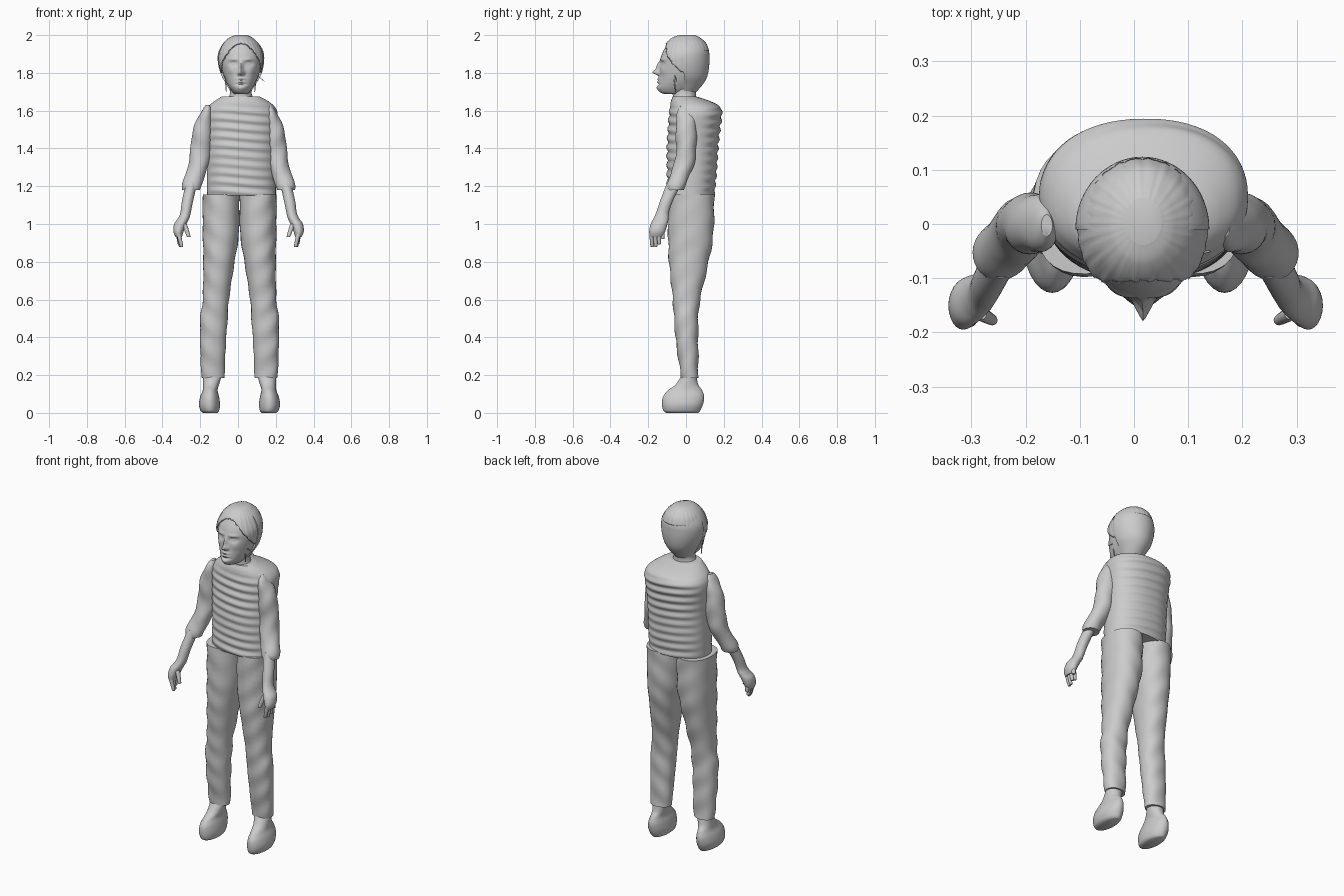
import bpy, bmesh, math
from math import sin, cos, pi, exp

cube = bpy.data.objects.get("Cube")
if cube:
    bpy.data.objects.remove(cube)

grey = bpy.data.materials.new("plain_grey")
grey.use_nodes = True
grey.diffuse_color = (0.6, 0.6, 0.6, 1)
grey.node_tree.nodes["Principled BSDF"].inputs["Base Color"].default_value = (0.6, 0.6, 0.6, 1)


def spline(rows, steps):
    """Smoothly interpolate rows of numbers."""
    out = []
    last = len(rows) - 1
    for i in range(last):
        a, b, c, d = rows[max(i - 1, 0)], rows[i], rows[i + 1], rows[min(i + 2, last)]
        for s in range(steps):
            t = s / steps
            out.append([q + t * (r - p) / 2 + t * t * (2 * p - 5 * q + 4 * r - s2) / 2
                        + t ** 3 * (3 * q - p - 3 * r + s2) / 2
                        for p, q, r, s2 in zip(a, b, c, d)])
    return out + [list(rows[-1])]


def add_loft(bm, rows, steps=5, sides=32, power=1.0, deform=None):
    """Stack oval rings; each row is height, x range, y range."""
    rings = []
    for z, x0, x1, y0, y1 in spline(rows, steps):
        ring = []
        for k in range(sides):
            a = 2 * pi * k / sides
            c, s = cos(a), sin(a)
            p = ((x0 + x1) / 2 + (x1 - x0) / 2 * math.copysign(abs(c) ** power, c),
                 (y0 + y1) / 2 + (y1 - y0) / 2 * math.copysign(abs(s) ** power, s), z)
            ring.append(bm.verts.new(deform(*p) if deform else p))
        rings.append(ring)
    for low, high in zip(rings, rings[1:]):
        for k in range(sides):
            n = (k + 1) % sides
            bm.faces.new((low[k], low[n], high[n], high[k]))
    bm.faces.new(rings[0])
    bm.faces.new(rings[-1])


def finish(name, bm, mirror=None):
    if mirror is not None:
        for v in bm.verts:
            v.co.x = 2 * mirror - v.co.x
    bmesh.ops.recalc_face_normals(bm, faces=bm.faces)
    mesh = bpy.data.meshes.new(name)
    bm.to_mesh(mesh)
    bm.free()
    mesh.materials.append(grey)
    ob = bpy.data.objects.new(name, mesh)
    bpy.context.collection.objects.link(ob)
    bpy.ops.object.select_all(action="DESELECT")
    ob.select_set(True)
    bpy.context.view_layer.objects.active = ob
    bpy.ops.object.shade_smooth_by_angle(angle=math.radians(50))
    return ob


def part(name, rows, mirror=None, **options):
    bm = bmesh.new()
    add_loft(bm, rows, **options)
    return finish(name, bm, mirror)


# Sweater with horizontal folds
def folds(x, y, z):
    fade = min(1, max(0, (1.64 - z) / 0.06))
    wave = sin(z * 2 * pi / 0.048 + 1.5 * sin(x * 9) + 0.8 * sin(y * 14))
    k = 1 + 0.035 * fade * wave * min(1, abs(y - 0.04) / 0.08)
    return x, 0.04 + (y - 0.04) * k, z


part("sweater", [(1.15, -.163, .2, -.1, .15), (1.25, -.165, .2, -.1, .16), (1.4, -.165, .2, -.1, .17),
                 (1.5, -.17, .205, -.095, .18), (1.58, -.175, .21, -.09, .19), (1.62, -.16, .195, -.085, .18),
                 (1.65, -.125, .16, -.08, .13), (1.675, -.085, .115, -.07, .055)],
     steps=14, sides=64, power=0.9, deform=folds)


# Gentle cloth creases for sleeves and trousers
def creases(x, y, z):
    w = 0.003 * sin(z * 45 + x * 30 - y * 25)
    return x + w * 0.5, y + w, z


LEG = [(.185, -.193, -.072, -.025, .065), (.35, -.2, -.065, -.05, .065), (.5, -.2, -.055, -.063, .065),
       (.6, -.187, -.048, -.07, .075), (.8, -.184, -.018, -.09, .12), (.95, -.187, .005, -.095, .145),
       (1.155, -.188, .007, -.095, .15)]
FOOT = [(0, -.185, -.11, -.105, .065), (.012, -.198, -.1, -.12, .075), (.045, -.207, -.095, -.127, .09),
        (.085, -.2, -.1, -.122, .096), (.12, -.187, -.108, -.095, .085), (.15, -.185, -.1, -.055, .065),
        (.2, -.185, -.085, -.022, .055)]
SLEEVE = [(1.18, -.298, -.2, -.1, -.015), (1.21, -.297, -.19, -.1, 0), (1.27, -.275, -.172, -.082, .025),
          (1.35, -.257, -.147, -.055, .05), (1.45, -.247, -.137, -.053, .055), (1.54, -.225, -.135, -.053, .055),
          (1.6, -.19, -.138, -.042, .04), (1.63, -.17, -.15, -.022, .02)]
FOREARM = [(.93, -.33, -.297, -.19, -.125), (.96, -.342, -.288, -.195, -.11), (1.0, -.338, -.272, -.187, -.098),
           (1.03, -.318, -.258, -.172, -.092), (1.06, -.305, -.25, -.158, -.09),
           (1.12, -.297, -.238, -.138, -.07), (1.22, -.275, -.215, -.1, -.02)]


def digit(bm, base, tip, radius):
    rows = []
    for t, r in ((0, .5), (.06, .85), (.4, 1), (.75, 1.1), (1, 1)):
        x, y, z = [a + (b - a) * t for a, b in zip(tip, base)]
        rows.append((z, x - r * radius, x + r * radius, y - r * radius, y + r * radius))
    add_loft(bm, rows, steps=3, sides=12)


for side, leg_axis, arm_axis in (("right", None, None), ("left", 0.008, 0.003)):
    part(side + "_trouser_leg", LEG, leg_axis, steps=8, power=0.92, deform=creases)
    part(side + "_foot", FOOT, leg_axis)
    part(side + "_sleeve", SLEEVE, arm_axis, steps=8, deform=creases)
    # Forearm with palm, fingers and thumb
    bm = bmesh.new()
    add_loft(bm, FOREARM, sides=24)
    for i in range(4):
        y = -.183 + i * .019
        digit(bm, (-.316, y, .955), (-.298 - .006 * i, y + .004, .878 + .007 * i * (i - 1)), .0105)
    digit(bm, (-.283, -.165, 1.0), (-.26, -.178, .93), .0115)
    finish(side + "_forearm_and_hand", bm, arm_axis)

# Neck
part("neck", [(1.64, -.07, .1, -.07, .055), (1.68, -.045, .075, -.07, .053),
              (1.72, -.042, .072, -.072, .055), (1.78, -.042, .072, -.07, .06)])

# Head with sculpted face
MID = 0.017


def bump(x, z, cx, cz, wx, wz):
    return exp(-((abs(x - MID) - cx) / wx) ** 2 - ((z - cz) / wz) ** 2)


def face(x, y, z):
    if y > -0.03:
        return x, y, z
    d = 0.034 * bump(x, z, 0, 1.803, .013, .014)      # nose tip
    d += 0.018 * bump(x, z, 0, 1.832, .009, .026)     # nose bridge
    d += 0.008 * bump(x, z, .014, 1.797, .007, .008)  # nostrils
    d -= 0.014 * bump(x, z, .04, 1.848, .02, .012)    # eye sockets
    d += 0.009 * bump(x, z, .04, 1.847, .012, .006)   # eyes
    d += 0.006 * bump(x, z, .04, 1.872, .026, .008)   # brows
    d += 0.008 * bump(x, z, 0, 1.768, .022, .006)     # upper lip
    d += 0.007 * bump(x, z, 0, 1.752, .02, .006)      # lower lip
    d -= 0.006 * bump(x, z, 0, 1.739, .03, .006)      # chin crease
    d += 0.006 * bump(x, z, 0, 1.72, .022, .012)      # chin
    d += 0.005 * bump(x, z, .055, 1.81, .02, .02)     # cheeks
    return x, y - d, z


HEAD = [(1.688, -.02, .05, -.115, .04), (1.7, -.03, .062, -.14, .055), (1.725, -.048, .08, -.15, .075),
        (1.76, -.066, .099, -.145, .1), (1.8, -.08, .113, -.14, .113), (1.85, -.09, .122, -.138, .118),
        (1.9, -.09, .122, -.127, .116), (1.95, -.07, .1, -.1, .1), (1.98, -.04, .07, -.068, .068),
        (1.992, -.013, .047, -.035, .045)]
part("head", HEAD, steps=9, sides=128, power=0.95, deform=face)


# Rounded back of the head, ending in a step at the ears
def back_half(x, y, z):
    return x, max(y, -0.01), z


part("back_of_head", [(1.7, -.04, .07, -.075, .055), (1.74, -.062, .094, -.11, .09),
                      (1.78, -.085, .118, -.13, .112), (1.83, -.102, .134, -.14, .122),
                      (1.88, -.108, .139, -.142, .124), (1.92, -.1, .132, -.138, .12),
                      (1.96, -.075, .106, -.11, .096), (1.985, -.04, .07, -.07, .062)],
     sides=64, deform=back_half)


# Combed hair: an inflated, grooved copy of the scalp above the hairline
def combed(x, y, z):
    a = math.atan2(y, x - MID)
    k = 1.08 + 0.008 * sin(a * 26 + z * 30) + 0.005 * sin(a * 43)
    return MID + (x - MID) * k * 1.03, y * k, z + 0.08 * max(0, z - 1.9)


bm = bmesh.new()
add_loft(bm, HEAD, steps=9, sides=128, deform=combed)
bare = []
for f in bm.faces:
    x, y, z = f.calc_center_median()
    line = 1.957 - 9 * (x - MID) ** 2 - 0.8 * max(0, y + 0.08)
    if z < line or z < 1.8 or (y > 0.03 and z < 1.92):
        bare.append(f)
bmesh.ops.delete(bm, geom=bare, context="FACES")
hair = finish("hair", bm)
shell = hair.modifiers.new("thickness", "SOLIDIFY")
shell.thickness = 0.008
shell.offset = -1

# Loose strands beside the jaw
bm = bmesh.new()
digit(bm, (.098, -.06, 1.79), (.14, -.05, 1.755), .0025)
digit(bm, (.1, -.07, 1.82), (.088, -.055, 1.7), .003)
digit(bm, (-.07, -.06, 1.82), (-.062, -.055, 1.7), .003)
finish("loose_strands", bm)
